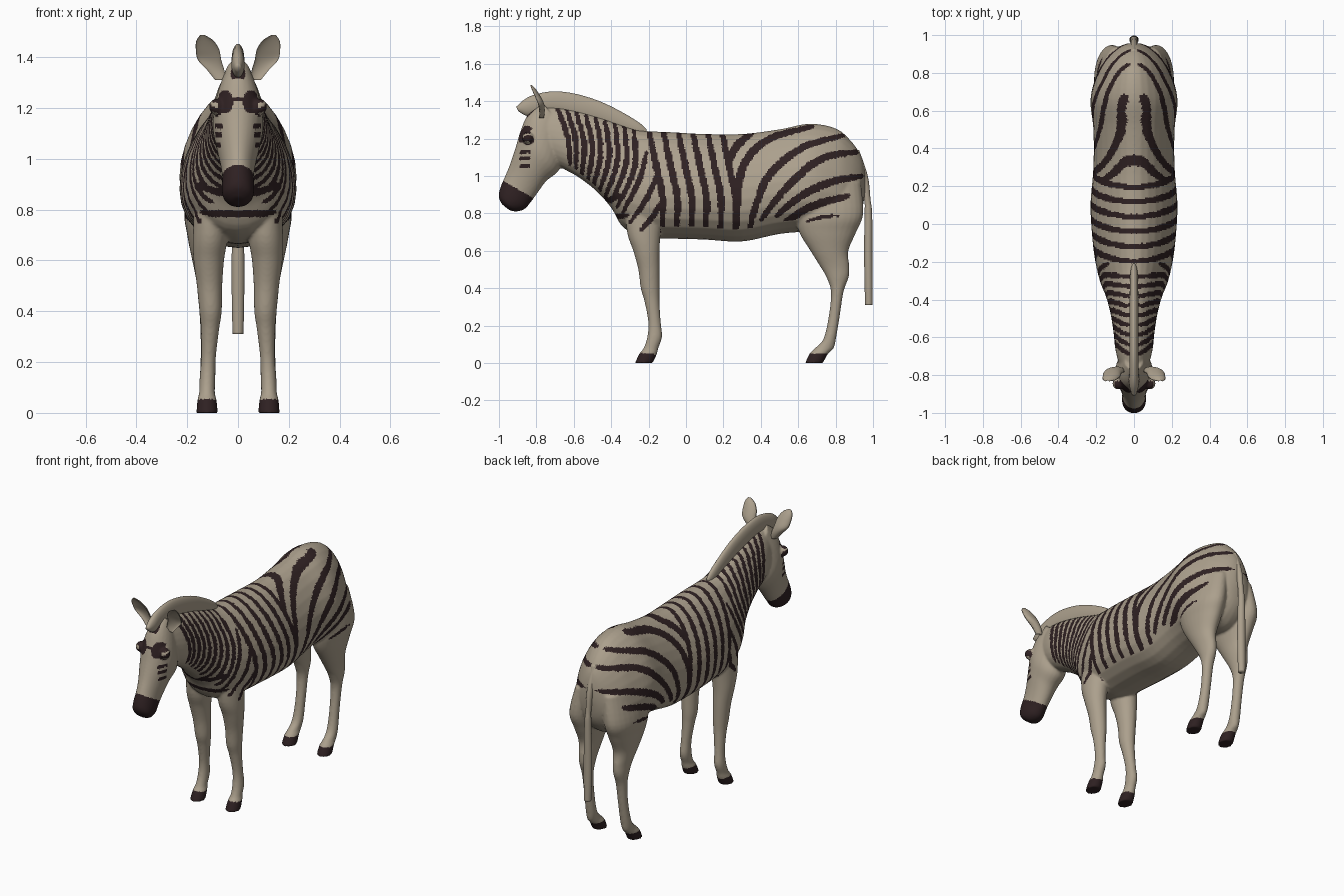
import bpy
import bmesh
import math
from mathutils import Vector

if "Cube" in bpy.data.objects:
    bpy.data.objects.remove(bpy.data.objects["Cube"])


def make_material(name, colour):
    mat = bpy.data.materials.new(name)
    mat.use_nodes = True
    mat.diffuse_color = (*colour, 1)
    mat.node_tree.nodes["Principled BSDF"].inputs["Base Color"].default_value = (*colour, 1)
    return mat


MATERIALS = [make_material("pale_hide", (.41, .35, .265)),
             make_material("dark_stripe", (.028, .015, .016))]
PALE, DARK = 0, 1


def spline(points, steps):
    """Smooth curve through tuples of any length."""
    padded = [points[0], *points, points[-1]]
    result = []
    for a, b, c, d in zip(padded, padded[1:], padded[2:], padded[3:]):
        for i in range(steps):
            t = i / steps
            result.append([q + t / 2 * (r - p + t * (2 * p - 5 * q + 4 * r - s
                           + t * (3 * (q - r) + s - p)))
                           for p, q, r, s in zip(a, b, c, d)])
    return result + [list(points[-1])]


def loft(bm, stations, side=1, sides=28, egg=0, scoop=False, steps=5, rule=None):
    """Each station: first edge (y, z), opposite edge (y, z), half width, x offset."""
    rings = []
    for y1, z1, y2, z2, width, x in spline(stations, steps):
        middle = Vector((side * x, (y1 + y2) / 2, (z1 + z2) / 2))
        reach = Vector((0, (y1 - y2) / 2, (z1 - z2) / 2))
        ring = []
        for j in range(sides):
            c, s = math.cos(math.tau * j / sides), math.sin(math.tau * j / sides)
            across = Vector((max(width, .002) * s * (1 - egg * c), 0, 0))
            ring.append(bm.verts.new(middle + across + reach * (-.5 * c if scoop and c > 0 else c)))
        rings.append(ring)
    faces = [bm.faces.new(rings[0]), bm.faces.new(rings[-1])]
    for low, high in zip(rings, rings[1:]):
        for j in range(sides):
            k = (j + 1) % sides
            face = bm.faces.new((low[j], low[k], high[k], high[j]))
            if rule:
                angle = math.tau * (j + .5) / sides
                face.material_index = rule(face.calc_center_median(), math.cos(angle))
            faces.append(face)
    bmesh.ops.recalc_face_normals(bm, faces=faces)


def finish(bm, name):
    mesh = bpy.data.meshes.new(name)
    bm.to_mesh(mesh)
    bm.free()
    obj = bpy.data.objects.new(name, mesh)
    bpy.context.collection.objects.link(obj)
    dress(mesh)
    return obj


def dress(mesh):
    mesh.materials.clear()
    for mat in MATERIALS:
        mesh.materials.append(mat)
    mesh.polygons.foreach_set("use_smooth", [True] * len(mesh.polygons))


def upright(rows):
    """Level rings: (z, front y, back y, half width, x offset)."""
    return [(front, z, back, z, width, x) for z, front, back, width, x in rows]


def centred(rows):
    return [(*row, 0) for row in rows]


# Trunk and neck, from rump to poll
trunk = centred([
    (.957, 1.03, .957, .91, .03), (.935, 1.11, .935, .8, .085), (.88, 1.19, .88, .72, .145),
    (.8, 1.255, .8, .68, .19), (.66, 1.28, .66, .7, .225), (.5, 1.25, .5, .69, .21),
    (.3, 1.225, .3, .65, .21), (.1, 1.225, .1, .66, .225), (-.08, 1.235, -.08, .665, .215),
    (-.2, 1.24, -.2, .67, .2), (-.27, 1.25, -.33, .72, .175), (-.36, 1.28, -.4, .83, .145),
    (-.46, 1.315, -.48, .92, .122), (-.58, 1.35, -.57, .99, .106), (-.69, 1.37, -.64, 1.03, .097),
    (-.78, 1.37, -.7, 1.06, .08)])

# Head, from poll to lips
head = centred([
    (-.77, 1.395, -.67, 1.27, .05), (-.845, 1.33, -.66, 1.12, .085), (-.885, 1.24, -.68, 1.03, .1),
    (-.912, 1.15, -.745, .975, .087), (-.942, 1.06, -.79, .915, .07), (-.967, 1, -.83, .86, .062),
    (-.992, .94, -.865, .822, .064), (-1.002, .89, -.91, .81, .055), (-.985, .85, -.945, .818, .025)])

front_leg = upright([
    (.88, -.33, -.12, .06, .11), (.7, -.315, -.135, .068, .11), (.6, -.282, -.142, .06, .115),
    (.5, -.255, -.142, .05, .112), (.4, -.242, -.142, .044, .108), (.33, -.222, -.142, .036, .11),
    (.22, -.202, -.135, .029, .116), (.14, -.207, -.128, .031, .12), (.08, -.227, -.148, .031, .122),
    (.05, -.25, -.155, .038, .122), (0, -.273, -.178, .042, .122)])

hind_leg = upright([
    (.97, .57, .935, .08, .09), (.8, .585, .948, .09, .12), (.7, .605, .91, .08, .12),
    (.6, .665, .868, .06, .12), (.52, .715, .873, .046, .118), (.46, .75, .87, .04, .118),
    (.38, .775, .842, .033, .118), (.25, .763, .822, .029, .118), (.13, .735, .802, .031, .12),
    (.08, .69, .79, .031, .122), (.05, .66, .76, .038, .122), (0, .637, .732, .042, .122)])

bm = bmesh.new()
loft(bm, trunk, egg=.23)
loft(bm, head)
for side in (1, -1):
    loft(bm, front_leg, side)
    loft(bm, hind_leg, side)
    brow = bmesh.ops.create_uvsphere(bm, u_segments=16, v_segments=10, radius=.032)
    bmesh.ops.translate(bm, verts=brow["verts"], vec=(side * .083, -.845, 1.205))
body = finish(bm, "body")

# Fuse the parts into one smooth skin
remesh = body.modifiers.new("fuse", "REMESH")
remesh.mode = "VOXEL"
remesh.voxel_size = .0068
soften = body.modifiers.new("soften", "SMOOTH")
soften.factor = .5
soften.iterations = 6
bpy.context.view_layer.update()
skin = bpy.data.meshes.new_from_object(body.evaluated_get(bpy.context.evaluated_depsgraph_get()))
body.modifiers.clear()
body.data = skin
dress(skin)

# Stripe map: tapered strokes stamped into a side-on grid of cells
CELL = .004
painted = set()


def stroke(points, radius):
    track = spline(points, 24)
    for i, (y, z) in enumerate(track):
        r = radius * (.4 + .6 * math.sqrt(math.sin(math.pi * i / (len(track) - 1)) + 1e-9))
        reach = math.ceil(r / CELL)
        row, col = round(y / CELL), round(z / CELL)
        for a in range(-reach, reach + 1):
            for b in range(-reach, reach + 1):
                if math.hypot(a, b) * CELL <= r:
                    painted.add((row + a, col + b))


# Neck bands, fanning from crest to throat
for i in range(9):
    t = i / 8
    crest, throat = (-.69 + .41 * t, 1.37 - .11 * t), (-.62 + .25 * t, 1.06 - .23 * t)
    bend = ((crest[0] + throat[0]) / 2 + .02 + .03 * t, (crest[1] + throat[1]) / 2)
    stroke([crest, bend, throat], .015)

# Barrel bands, running over the back
for i in range(6):
    y = -.2 + .078 * i
    stroke([(y, 1.25), (y + .035, 1.08), (y + .075, .88), (y + .07, .7)], .0185)

# Shoulder chevrons, rump sweeps and chest bars
for points in ([(-.21, 1.13), (-.25, .98), (-.34, .8)], [(-.16, 1.0), (-.21, .88), (-.3, .75)],
               [(-.14, .85), (-.18, .78), (-.24, .71)],
               [(-.5, .865), (-.42, .87), (-.34, .9)], [(-.5, .78), (-.4, .78), (-.31, .79)]):
    stroke(points, .015)
for points in ([(.36, 1.24), (.27, 1.16), (.235, 1.08)],
               [(.68, 1.265), (.45, 1.2), (.32, 1.08), (.28, .92), (.27, .72)],
               [(.85, 1.22), (.62, 1.15), (.45, 1.01), (.38, .86), (.34, .72)],
               [(.92, 1.13), (.72, 1.09), (.54, .94), (.4, .765)],
               [(.945, 1), (.78, .97), (.62, .895), (.48, .785)],
               [(.87, .895), (.68, .84), (.53, .755)]):
    stroke(points, .021)
stroke([(.82, .79), (.73, .78), (.64, .755)], .009)

# Eyes and cheek dashes
stroke([(-.86, 1.19), (-.83, 1.19)], .026)
for z in (1.235, 1.13, 1.095, 1.055):
    stroke([(-.885, z - .005), (-.86, z), (-.835, z)], .011)


def hide_colour(c, n):
    x = abs(c.x)
    if c.z < .05 - (c.y + .2) * .1 * (c.y < 0):
        return DARK
    if c.y < -.8 and c.z < .89 - (c.y + .83) * .58:
        return DARK
    # Forehead patches and forelock root
    if c.y < -.8 and n.y < -.3:
        if math.hypot((x - .05) / .032, (c.z - 1.225) / .045) < 1:
            return DARK
        if c.z > 1.315 and x < .027:
            return DARK
    # Pale spine line, belly and inner legs
    if (c.y > .42 and x < .018) or c.z < .69 or n.z < -.65:
        return PALE
    if n.x * c.x < -.2 * x:
        return PALE
    return DARK if (round(c.y / CELL), round(c.z / CELL)) in painted else PALE


skin.polygons.foreach_set("material_index", [hide_colour(p.center, p.normal) for p in skin.polygons])

# Upright mane with a pale outer rim
bm = bmesh.new()
loft(bm, centred([
    (-.908, 1.37, -.895, 1.345, .012), (-.86, 1.412, -.845, 1.32, .025),
    (-.8, 1.438, -.77, 1.33, .025), (-.7, 1.453, -.68, 1.33, .025), (-.58, 1.437, -.57, 1.3, .025),
    (-.45, 1.395, -.45, 1.27, .024), (-.33, 1.335, -.34, 1.23, .022),
    (-.25, 1.285, -.26, 1.21, .019), (-.21, 1.25, -.22, 1.21, .01)]),
    rule=lambda c, top: PALE if top > .82 else DARK)
finish(bm, "mane")

# Tail with a dark tuft and pale tip
bm = bmesh.new()
loft(bm, upright([
    (1.14, .87, .925, .02, 0), (1.0, .925, .972, .019, 0), (.87, .953, .987, .016, 0),
    (.8, .955, .995, .02, 0), (.6, .952, .997, .025, 0), (.42, .955, .998, .024, 0),
    (.31, .957, .998, .021, 0)]), sides=20, steps=8,
    rule=lambda c, front: DARK if .405 < c.z < .85 else PALE)
finish(bm, "tail")

# Cupped ears
for side, label in ((1, "left_ear"), (-1, "right_ear")):
    bm = bmesh.new()
    loft(bm, upright([
        (1.31, -.81, -.76, .022, .068), (1.35, -.815, -.755, .034, .088),
        (1.39, -.825, -.76, .046, .112), (1.43, -.84, -.78, .046, .12),
        (1.465, -.848, -.803, .034, .13), (1.488, -.842, -.825, .008, .14)]),
        side, scoop=True)
    finish(bm, label)
